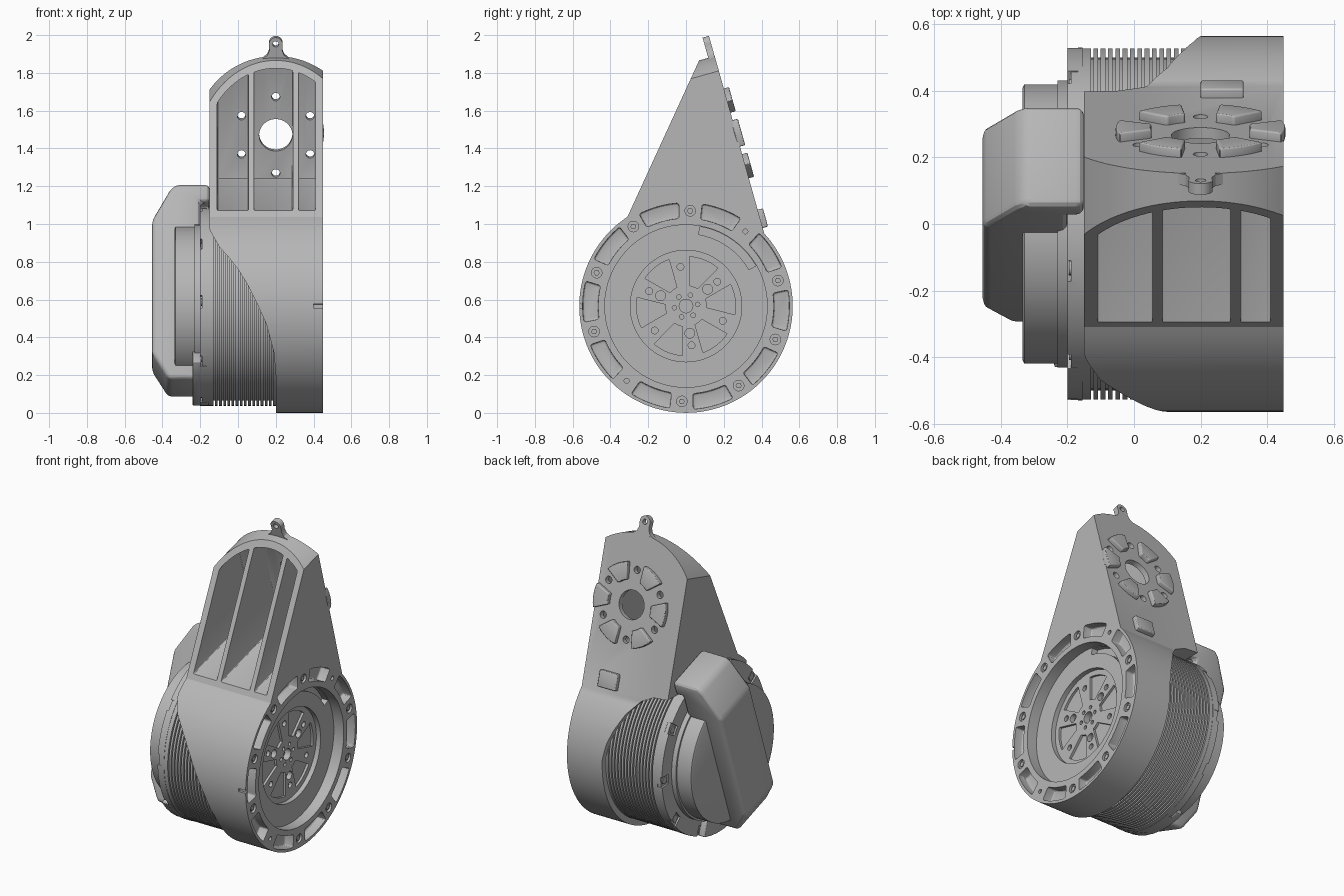
import bpy, bmesh
from math import sin, cos, radians, atan, sqrt
from mathutils import Matrix, Vector

cube = bpy.data.objects.get("Cube")
if cube:
    bpy.data.objects.remove(cube, do_unlink=True)

grey = bpy.data.materials.new("machined_grey")
grey.use_nodes = True
grey.diffuse_color = (0.47, 0.47, 0.47, 1)
grey.node_tree.nodes["Principled BSDF"].inputs["Base Color"].default_value = (0.47, 0.47, 0.47, 1)


def frame(u, v, origin):
    """Matrix whose local x, y, z are u, v and u cross v."""
    u, v = Vector(u).normalized(), Vector(v).normalized()
    m = Matrix((u, v, u.cross(v))).transposed().to_4x4()
    m.translation = origin
    return m


CZ = 0.5655                                   # height of the motor axis
TILT = atan(0.28)                             # lean of the arm's back plate
LEAN = radians(19)                            # lean of the end cap
AXIS = frame((0, 1, 0), (0, 0, 1), (0, 0, CZ))
FRONT = frame((1, 0, 0), (0, 0, 1), (0, 0, 0))
PLATE = frame((-1, 0, 0), (0, -sin(TILT), cos(TILT)), (0.2, 0.267, 1.48))
CAP = frame((0, sin(LEAN), cos(LEAN)), (-1, 0, 0), (0, 0, CZ))


def polar(r, a):
    return (r * cos(radians(a)), r * sin(radians(a)))


def arc(r, a0, a1, n):
    return [polar(r, a0 + (a1 - a0) * i / n) for i in range(n + 1)]


def circle(c, r, n=32):
    return [(c[0] + x, c[1] + y) for x, y in arc(r, 0, 360, n)[:-1]]


def sector(r0, r1, a, outer, inner=None):
    inner = outer if inner is None else inner
    return arc(r1, a - outer, a + outer, 10) + arc(r0, a + inner, a - inner, 10)


def apply(ob, mod):
    bpy.context.view_layer.objects.active = ob
    bpy.ops.object.modifier_apply(modifier=mod.name)


def prisms(name, solids, m, bevel=0):
    """One mesh of extruded outlines: (points, start, end) in frame m."""
    bm = bmesh.new()
    for pts, h0, h1 in solids:
        low = [bm.verts.new(m @ Vector((x, y, h0))) for x, y in pts]
        high = [bm.verts.new(m @ Vector((x, y, h1))) for x, y in pts]
        bm.faces.new(low)
        bm.faces.new(high)
        for i in range(len(pts)):
            j = (i + 1) % len(pts)
            bm.faces.new((low[i], low[j], high[j], high[i]))
    bmesh.ops.recalc_face_normals(bm, faces=bm.faces)
    me = bpy.data.meshes.new(name)
    bm.to_mesh(me)
    bm.free()
    me.materials.append(grey)
    ob = bpy.data.objects.new(name, me)
    bpy.context.collection.objects.link(ob)
    if bevel:
        mod = ob.modifiers.new("bevel", "BEVEL")
        mod.width, mod.segments, mod.angle_limit = bevel, 3, radians(25)
        apply(ob, mod)
    return ob


def carve(ob, solids, m, op="DIFFERENCE", bevel=0):
    cutter = prisms("cutter", solids, m, bevel)
    mod = ob.modifiers.new("cut", "BOOLEAN")
    mod.operation, mod.object, mod.solver = op, cutter, "EXACT"
    apply(ob, mod)
    bpy.data.objects.remove(cutter, do_unlink=True)


def lathe(name, profile, n=96):
    """Turn an (x, radius) profile about the motor axis."""
    bm = bmesh.new()
    rings = [[bm.verts.new(AXIS @ Vector((*p, x))) for p in circle((0, 0), r, n)]
             for x, r in profile]
    for a, b in zip(rings, rings[1:]):
        for i in range(n):
            j = (i + 1) % n
            bm.faces.new((a[i], a[j], b[j], b[i]))
    bm.faces.new(rings[0])
    bm.faces.new(rings[-1])
    bmesh.ops.recalc_face_normals(bm, faces=bm.faces)
    me = bpy.data.meshes.new(name)
    bm.to_mesh(me)
    bm.free()
    me.materials.append(grey)
    ob = bpy.data.objects.new(name, me)
    bpy.context.collection.objects.link(ob)
    return ob


TENTHS = [36 * k for k in range(10)]
SIXTHS = [60 * k for k in range(6)]

# Arm and housing: round outline with a tapering arm, rounded over at the top
outline = arc(0.565, 42.8, -236.7, 110) + [(0.108, 1.95 - CZ), (0.135, 1.95 - CZ)]
housing = prisms("arm_housing", [(outline, -0.15, 0.45)], AXIS)
arch = [(0.425, -1.6)] + arc(0.425, 0, 180, 64) + [(-0.425, -1.6)]
carve(housing, [(arch, -1.5, 0.5)], PLATE, "INTERSECT")

# Swept edge of the shroud, front then back
sweep = [(-0.16, 1.0), (-0.145, 0.96), (-0.1, 0.88), (-0.05, 0.825), (0, 0.76), (0.05, 0.68),
         (0.1, 0.58), (0.15, 0.47), (0.19, 0.32), (0.2, 0.2), (0.2, -0.1), (-0.3, -0.1), (-0.3, 1.0)]
carve(housing, [(sweep, 0, 0.7)], FRONT)
sweep = [(-0.16, 1.01), (-0.05, 1.0), (0.03, 0.96), (0.1, 0.88), (0.15, 0.78), (0.18, 0.7),
         (0.2, 0.6), (0.2, -0.1), (-0.3, -0.1), (-0.3, 1.01)]
carve(housing, [(sweep, -0.7, 0)], FRONT)

# Three deep pockets between the ribs
pockets = []
for x0, x1 in ((-0.11, 0.055), (0.085, 0.29), (0.32, 0.41)):
    u0, u1 = 0.2 - x1, 0.2 - x0
    top = [u1 + (u0 - u1) * i / 12 for i in range(13)]
    pts = [(u0, -0.242), (u1, -0.242)] + [(u, sqrt(0.39 ** 2 - u * u)) for u in top]
    pockets.append((pts, -1, -0.035))
carve(housing, pockets, PLATE, bevel=0.012)

# Output hole and bolt holes in the back plate
holes = [(circle((0, 0), 0.088, 48), -0.15, 0.1)]
holes += [(circle(polar(0.21, a + 30), 0.022, 20), -0.1, 0.1) for a in SIXTHS]
carve(housing, holes, PLATE)

# Recessed hub on the open end
carve(housing, [(circle((0, 0), 0.43, 96), 0.38, 0.5)], AXIS)
carve(housing, [(circle((0, 0), 0.295, 72), 0.35, 0.5)], AXIS)
carve(housing, [(sector(0.465, 0.547, 33.5 + a, 11.5, 11), 0.39, 0.5) for a in TENTHS],
      AXIS, bevel=0.012)
details = [(sector(0.11, 0.262, 8 + a, 18, 12), 0.335, 0.5) for a in SIXTHS]
details += [(sector(0.385, 0.427, 55, 25), 0.34, 0.5)]
details += [(circle(polar(0.505, 15.5 + a), 0.013 if a in (36, 216) else 0.028, 20), 0.435, 0.5)
            for a in TENTHS]
details += [(circle(polar(0.21, 38 + a), 0.018, 20), 0.33, 0.5) for a in SIXTHS]
details += [(circle(polar(0.145, 38 + a), 0.026, 24), 0.32, 0.5) for a in SIXTHS[::2]]
details += [(circle(polar(0.062, 8 + a), 0.012, 12), 0.335, 0.5) for a in SIXTHS]
details += [(circle((0, 0), 0.036, 24), 0.31, 0.5)]
details += [(sector(0.55, 0.6, 180, 1), 0.4, 0.5)]
carve(housing, details, AXIS)
prisms("flange_bolts", [(circle(polar(0.505, 15.5 + a), 0.016, 6), 0.42, 0.444)
                        for a in TENTHS if a not in (36, 216)], AXIS)

# Raised pads on the back plate
prisms("back_pads", [(sector(0.15, 0.255, a, 17, 12), -0.01, 0.028) for a in SIXTHS],
       PLATE, 0.01)
prisms("lower_pad", [([(-0.13, -0.52), (0, -0.52), (0, -0.42), (-0.13, -0.42)], -0.02, 0.028)],
       PLATE, 0.008)

# Lifting eye at the top
side = [(0.13, 0.39), (0.07, 0.418), (0.045, 0.438), (0.034, 0.465)]
eye = side + [(x, y + 0.5) for x, y in arc(0.036, 0, 180, 20)] + [(-x, y) for x, y in side[::-1]]
lug = prisms("lifting_eye", [(eye, -0.036, -0.001)], PLATE)
carve(lug, [(circle((0, 0.5), 0.016, 20), -0.1, 0.1)], PLATE)

# Finned motor body
fins = [(-0.19, 0.5), (-0.19, 0.528), (-0.13, 0.528)]
for i in range(15):
    x = -0.13 + 0.022 * i
    fins += [(x, 0.5), (x + 0.008, 0.5), (x + 0.008, 0.528), (x + 0.022, 0.528)]
lathe("motor_body", fins + [(0.29, 0.528)])

# Notched flange with its bolts
flange = lathe("motor_flange", [(-0.2, 0.53), (-0.155, 0.53)])
carve(flange, [(sector(0.465, 0.6, 33.5 + a, 3.6), -0.25, -0.168) for a in TENTHS], AXIS)
prisms("motor_bolts", [(circle(polar(0.495, 33.5 + a), 0.022, 16), -0.195, -0.16)
                       for a in TENTHS], AXIS)
prisms("flange_foot", [(sector(0.41, 0.528, 251, 36), -0.24, -0.195)], AXIS, 0.006)
lathe("motor_cover", [(-0.335, 0.41), (-0.33, 0.42), (-0.23, 0.42), (-0.23, 0.432), (-0.19, 0.432)])

# Slanted end cap across the cover
cap = [(-0.46, 0.2), (-0.46, 0.37), (-0.32, 0.455), (0.43, 0.455), (0.6, 0.36),
       (0.63, 0.33), (0.63, 0.15), (0.53, 0.15), (0.53, 0.2)]
prisms("end_cap", [(cap, -0.16, 0.16)], CAP, 0.025)

# Smooth the round surfaces and keep the edges sharp
for ob in bpy.context.scene.objects:
    if ob.type == "MESH" and grey.name in ob.data.materials:
        bpy.ops.object.select_all(action="DESELECT")
        ob.select_set(True)
        bpy.context.view_layer.objects.active = ob
        bpy.ops.object.shade_smooth_by_angle(angle=radians(28))
